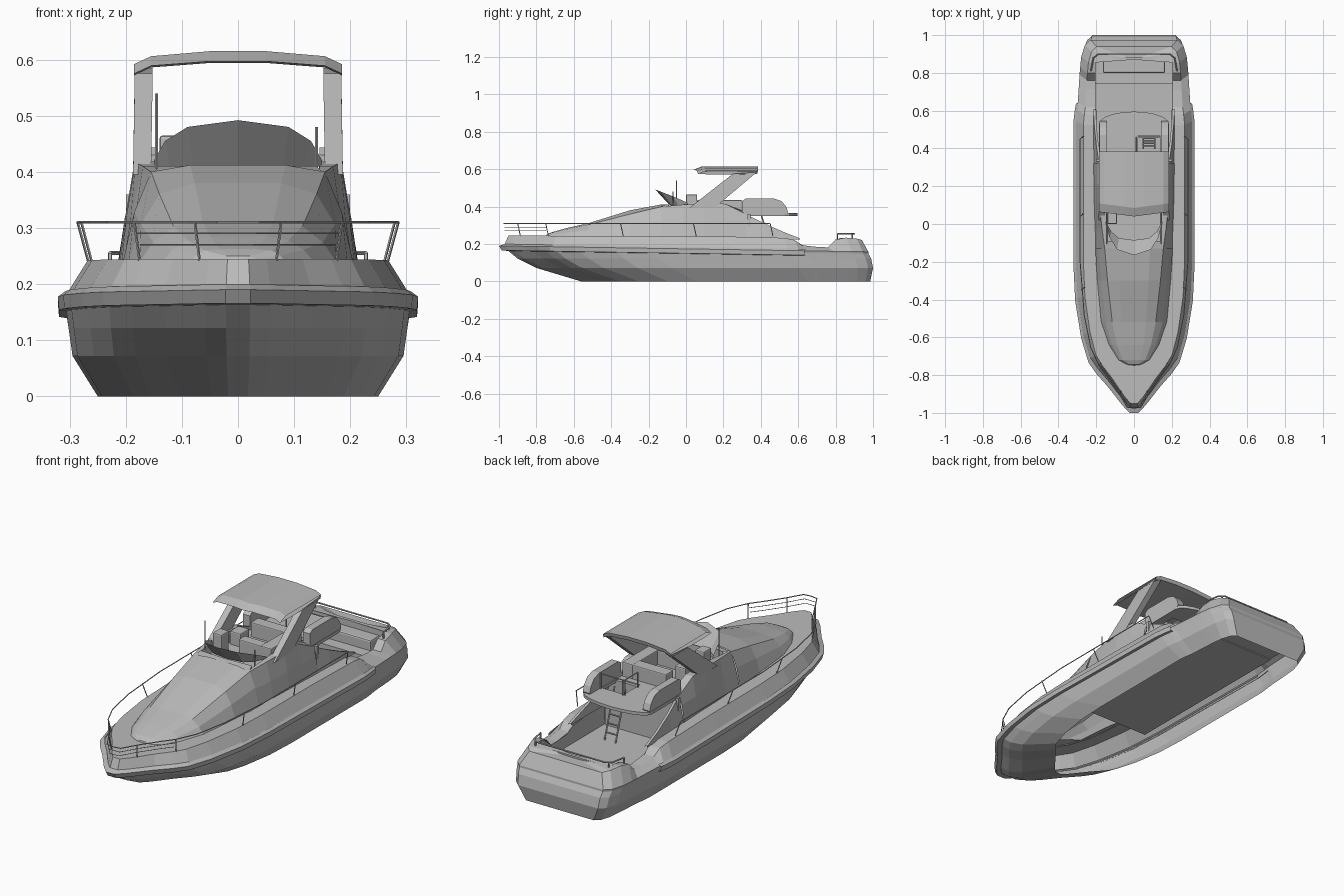
import bpy, bmesh, math
from mathutils import Vector

cube = bpy.data.objects.get("Cube")
if cube:
    bpy.data.objects.remove(cube)

grey = bpy.data.materials.new("light_grey")
grey.use_nodes = True
grey.diffuse_color = (0.5, 0.5, 0.5, 1)
grey.node_tree.nodes["Principled BSDF"].inputs["Base Color"].default_value = (0.5, 0.5, 0.5, 1)


def finish(bm, name, mirror=False):
    bmesh.ops.remove_doubles(bm, verts=bm.verts, dist=0.0005)
    bmesh.ops.recalc_face_normals(bm, faces=bm.faces)
    me = bpy.data.meshes.new(name)
    bm.to_mesh(me)
    bm.free()
    me.materials.append(grey)
    ob = bpy.data.objects.new(name, me)
    bpy.context.collection.objects.link(ob)
    if mirror:
        mod = ob.modifiers.new("Mirror", "MIRROR")
        mod.merge_threshold = 0.0005
    return ob


def loft(name, rows):
    """Skin rows of points on the +x half and mirror them."""
    bm = bmesh.new()
    grid = [[bm.verts.new(p) for p in r] for r in rows]
    for a, b in zip(grid, grid[1:]):
        for i in range(len(a) - 1):
            bm.faces.new((a[i], a[i + 1], b[i + 1], b[i]))
    return finish(bm, name, True)


def box(name, lo, hi, bevel=0):
    bm = bmesh.new()
    bmesh.ops.create_cube(bm, size=1)
    for v in bm.verts:
        v.co = [(l + h) / 2 + c * (h - l) for l, h, c in zip(lo, hi, v.co)]
    if bevel:
        bmesh.ops.bevel(bm, geom=bm.edges[:], offset=bevel, segments=2, affect='EDGES', profile=0.5)
    return finish(bm, name)


def prism(name, pts, direction, mirror=False):
    """Extrude a closed polygon along a vector."""
    bm = bmesh.new()
    face = bm.faces.new([bm.verts.new(p) for p in pts])
    out = bmesh.ops.extrude_face_region(bm, geom=[face])
    verts = [g for g in out["geom"] if isinstance(g, bmesh.types.BMVert)]
    bmesh.ops.translate(bm, vec=direction, verts=verts)
    bm.faces.new([v for v in face.verts]) if not face.is_valid else None
    return finish(bm, name, mirror)


def tube(name, pts, r=0.003, mirror=False):
    """Thin rail made of straight bars."""
    bm = bmesh.new()
    for a, b in zip(pts, pts[1:]):
        a, b = Vector(a), Vector(b)
        d = b - a
        m = d.to_track_quat('Z', 'Y').to_matrix().to_4x4()
        m.translation = (a + b) / 2
        bmesh.ops.create_cone(bm, cap_ends=True, segments=5, radius1=r, radius2=r,
                              depth=d.length, matrix=m)
    return finish(bm, name, mirror)


def interp(table, y):
    for (a, za), (b, zb) in zip(table, table[1:]):
        if y <= b:
            return za + (zb - za) * max(0, (y - a) / (b - a))
    return table[-1][1]


# Plan shape shared by all hull levels: (length fraction, width fraction)
PLAN = [(0, 0), (0, .07), (.02, .19), (.07, .43), (.105, .62), (.135, .75), (.2, .87), (.3, .97), (.4, 1), (.6, 1),
        (.78, 1), (.81, .98), (.83, .96), (.88, .94), (.905, .93), (.925, .92), (.955, .9), (.985, .84), (1, .74), (1, 0)]
SHEER = [(-.95, .245), (.4, .24), (.57, .23), (.63, .185), (.76, .182), (.8, .225), (.83, .235), (.9, .232), (.94, .222)]


def level(nose, stern, hw, z):
    rows = []
    for f, w in PLAN:
        y = nose + f * (stern - nose)
        rows.append((w * hw, y, z(y) if callable(z) else z))
    return rows


def sheer(y):
    return interp(SHEER, y)


# Hull shell, open underneath, and bulwark
deck_edge = level(-.95, .94, .268, sheer)
hull_top = level(-.96, .975, .307, lambda y: .16 - .012 * y)
bulwark_foot = level(-.975, .975, .31, lambda y: .172 - .014 * y)
loft("hull", [level(-.56, .985, .25, 0), level(-.8, 1, .295, .072), level(-.9, .99, .302, .122), hull_top])
loft("bulwark", [bulwark_foot, deck_edge])
loft("stern_seam", [hull_top[10:], bulwark_foot[10:]])

# Rub rail around the forward hull
RAIL = [(-.955, .303, .148), (-.985, .319, .15), (-1, .321, .174), (-.97, .308, .184)]
loft("rub_rail", [level(n, .97, w, lambda y, z=z: z - .016 * y)[:13] for n, w, z in RAIL])

# Side decks, foredeck and stern deck
inner = []
for x, y, z in deck_edge:
    if y > .86:
        inner.append((0, .87, z))
    elif y < -.66:
        inner.append((0, max(y, -.9), z))
    else:
        inner.append((min(x * .65, .19) if y < -.2 else .205, y, z))
loft("deck", [deck_edge, inner])

# Cockpit well
box("cockpit_floor", (-.21, -.17, .115), (.21, .76, .125))
box("cockpit_step", (-.21, .74, .12), (.21, .88, .15))
well_ys = (.34, .6, .64, .76, .82, .87)
loft("cockpit_side", [[(.207, y, sheer(y)) for y in well_ys], [(.207, y, .12) for y in well_ys]])
box("cockpit_aft_wall", (-.21, .87, .14), (.21, .885, .23))
box("stern_bench", (-.165, .80, .14), (.165, .875, .2), .008)

# Cabin: y, base half width, shoulder x and z, crown z
CABIN = [(-.745, .04, .02, .25, .25), (-.72, .085, .06, .26, .262), (-.64, .135, .09, .278, .285),
         (-.52, .175, .115, .303, .312), (-.3, .195, .14, .36, .38), (-.13, .205, .155, .4, .412)]
rows = [[(0, -.75, .24)] * 5]
for y, b, s, sz, cz in CABIN:
    rows.append([(b, y, .24), (b * .6 + s * .4, y, .24 + (sz - .24) * .55), (s, y, sz), (s * .55, y, cz), (0, y, cz)])
loft("cabin_front", rows)
WELL = [(-.13, .205, .155, .4), (-.02, .208, .17, .41), (.1, .212, .183, .418), (.21, .214, .185, .415), (.32, .215, .185, .36)]
loft("cabin_sides", [[(b, y, .23), (b * .55 + s * .45, y, .32), (s, y, sz), (.145, y, max(sz, .37)),
                      (.14, y, .36)] for y, b, s, sz in WELL])
loft("cabin_wing", [[(.215, y, .225), (t, y, z), (t - .012, y, z), (.2, y, .225)]
                    for y, t, z in ((.32, .185, .36), (.42, .2, .31), (.52, .21, .265), (.61, .215, .23))])
box("bridge_floor", (-.145, -.1, .355), (.145, .33, .365))
loft("bridge_front_wall", [[(.15, -.13, .4), (0, -.13, .412)], [(.14, -.09, .41), (0, -.1, .412)],
                           [(.14, -.09, .36), (0, -.1, .36)]])
box("cabin_bulkhead", (-.2, .33, .12), (.2, .345, .36))

# Aft bridge platform with a ladder opening, and rounded coamings
arc = [(.185 * math.cos(a), .53 + .065 * math.sin(a), .35) for a in [math.pi * i / 10 for i in range(11)]]
opening = [(x, y, .35) for x, y in ((.02, .3), (.02, .455), (.14, .455), (.14, .3))]
prism("bridge_platform", [(.185, .3, .35)] + arc + [(-.185, .3, .35)] + opening, (0, 0, .015))
POD = [(.3, .36), (.3, .43), (.32, .443), (.47, .443), (.51, .43), (.535, .4), (.545, .37), (.54, .36)]
prism("bridge_coaming", [(.145, y, z) for y, z in POD], (.038, 0, 0), True)

# Wind deflector
top_edge = [(0, -.165, .492), (.09, -.135, .48), (.13, -.07, .455), (.15, .01, .42)]
low_edge = [(0, -.085, .405), (.08, -.075, .405), (.12, -.04, .405), (.148, .01, .41)]
loft("wind_deflector", [top_edge, low_edge])

# Hardtop with a sloping brow, and its raked arms
ROOF = [(0, .615, .594), (.05, .615, .594), (.155, .606, .586), (.185, .592, .572)]
rows = []
for x, t, u in ROOF:
    k = x * .13
    rows.append([(x, .04 + k, u + .003), (x, .085 + k, t), (x, .385, t), (x, .38, u + .002), (x, .25, u),
                 (x, .1 + k, u), (x, .04 + k, u + .003)])
loft("hardtop", rows)
prism("hardtop_arm", [(.152, .25, .575), (.152, .38, .585), (.155, .16, .4), (.155, .02, .395)], (.032, 0, 0), True)

# Bridge seating and helm
box("helm_console", (-.14, 0, .36), (-.09, .06, .465), .006)
box("helm_seat", (-.13, .12, .36), (-.07, .19, .43), .006)
box("sofa_side", (.08, .06, .36), (.14, .3, .435), .005)
box("sofa_aft", (-.1, .24, .36), (.085, .3, .435), .005)
box("sofa_front", (-.04, .06, .36), (.085, .11, .435), .005)
tube("antenna", [(-.145, -.05, .4), (-.145, -.05, .54)])
tube("short_mast", [(.14, -.07, .4), (.14, -.07, .48)])

# Bow rails, leaning outward from the deck edge
EDGE = [(y, x) for x, y, z in deck_edge[1:11]]


def rail_point(y, z):
    return (interp(EDGE, y) + (z - .245) * .27, y - .02 * (y < -.9), z)


ys = [-.95, -.89, -.8, -.75, -.65, -.48, -.2, .1, .45]
tube("top_rail", [(0, -.975, .31)] + [rail_point(y, .31) for y in ys], .0025, True)
for z in (.29, .27):
    tube("bow_wire", [(0, -.97, z)] + [rail_point(y, z) for y in ys[:4]], .0015, True)
for y in (-.9, -.75, -.35, .04, .45):
    tube("rail_post", [rail_point(y + .015, .242), rail_point(y, .31)], .0025, True)

# Stern rail
tube("stern_rail", [(0, .9, .255), (.19, .9, .255), (.215, .88, .255), (.228, .81, .255), (.228, .81, .225)], .004, True)
tube("stern_rail_post", [(.2, .89, .225), (.2, .89, .255)], .004, True)

# Ladder and guard hoops at the bridge opening
for x in (.05, .11):
    tube("ladder_side", [(x, .48, .12), (x, .4, .36)], .004)
for i in range(1, 6):
    tube("ladder_rung", [(.05, .48 - i * .0133, .12 + i * .04), (.11, .48 - i * .0133, .12 + i * .04)], .004)
tube("aft_guard_hoop", [(.02, .465, .36), (.02, .465, .44), (.14, .465, .44), (.14, .465, .36)], .003)
tube("side_guard_hoop", [(.012, .36, .36), (.012, .36, .44), (.012, .46, .44), (.012, .46, .36)], .003)
